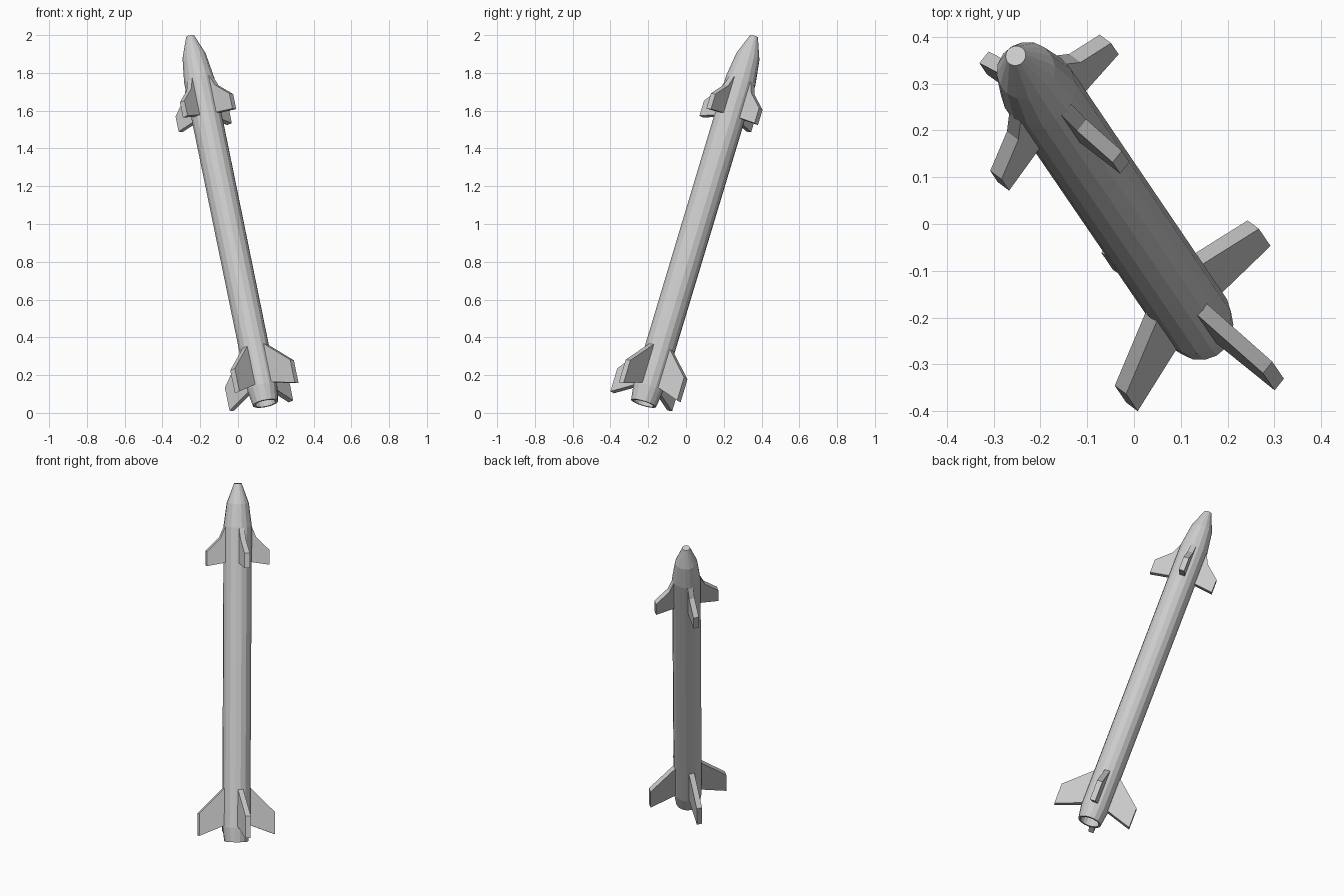
import bpy, math
from mathutils import Vector, Matrix

if "Cube" in bpy.data.objects:
    bpy.data.objects.remove(bpy.data.objects["Cube"])

# Tilted frame: local z is the rocket axis, local x points along one fin
base = Vector((0.145, -0.225, 0.05))
axis = (Vector((-0.253, 0.36, 1.993)) - base).normalized()
side = Vector((0.827, 0.5625, 0))
side = (side - axis * side.dot(axis)).normalized()
belly = side.cross(axis).normalized()
if belly.z < 0:
    belly = -belly
roll = math.radians(18)
fx = (belly * math.cos(roll) + side * math.sin(roll)).normalized()
fy = axis.cross(fx)
FRAME = Matrix((fx, fy, axis)).transposed().to_4x4()
FRAME.translation = base


def add(name, verts, faces, matrix):
    me = bpy.data.meshes.new(name)
    me.from_pydata(verts, [], faces)
    me.update()
    ob = bpy.data.objects.new(name, me)
    ob.matrix_world = matrix
    bpy.context.collection.objects.link(ob)
    return ob


def lathe(name, profile, n=16):
    verts, faces = [], []
    for r, z in profile:
        for i in range(n):
            a = 2 * math.pi * i / n
            verts.append((r * math.cos(a), r * math.sin(a), z))
    for k in range(len(profile) - 1):
        for i in range(n):
            j = (i + 1) % n
            faces.append((k*n + i, k*n + j, k*n + n + j, k*n + n + i))
    last = (len(profile) - 1) * n
    faces.append(tuple(reversed(range(n))))
    faces.append(tuple(range(last, last + n)))
    return add(name, verts, faces, FRAME)


def fin_set(name, outline, thick=0.032):
    # Outline is (radius, height), counter-clockwise, extruded sideways
    n = len(outline)
    verts = [(r, s * thick / 2, z) for s in (-1, 1) for r, z in outline]
    faces = [tuple(range(n)), tuple(reversed(range(n, 2 * n)))]
    faces += [((i + 1) % n, i, n + i, n + (i + 1) % n) for i in range(n)]
    for q in range(4):
        add(f"{name}_{q + 1}", verts, faces,
            FRAME @ Matrix.Rotation(q * math.pi / 2, 4, 'Z'))


# Body with recessed nozzle, tapered tail and pointed nose
lathe("rocket_body", [(0.055, 0.05), (0.056, 0), (0.069, 0), (0.081, 0.085),
                      (0.082, 1.82), (0.064, 1.955), (0.022, 2.068)])

# Tail fins
fin_set("tail_fin", [(0.06, 0.105), (0.08, 0.092), (0.228, 0.037),
                     (0.228, 0.166), (0.08, 0.307), (0.06, 0.307)])

# Forward fins with a kinked leading edge
fin_set("front_fin", [(0.06, 1.615), (0.08, 1.612), (0.188, 1.595),
                      (0.188, 1.68), (0.107, 1.756), (0.08, 1.818),
                      (0.06, 1.818)])
